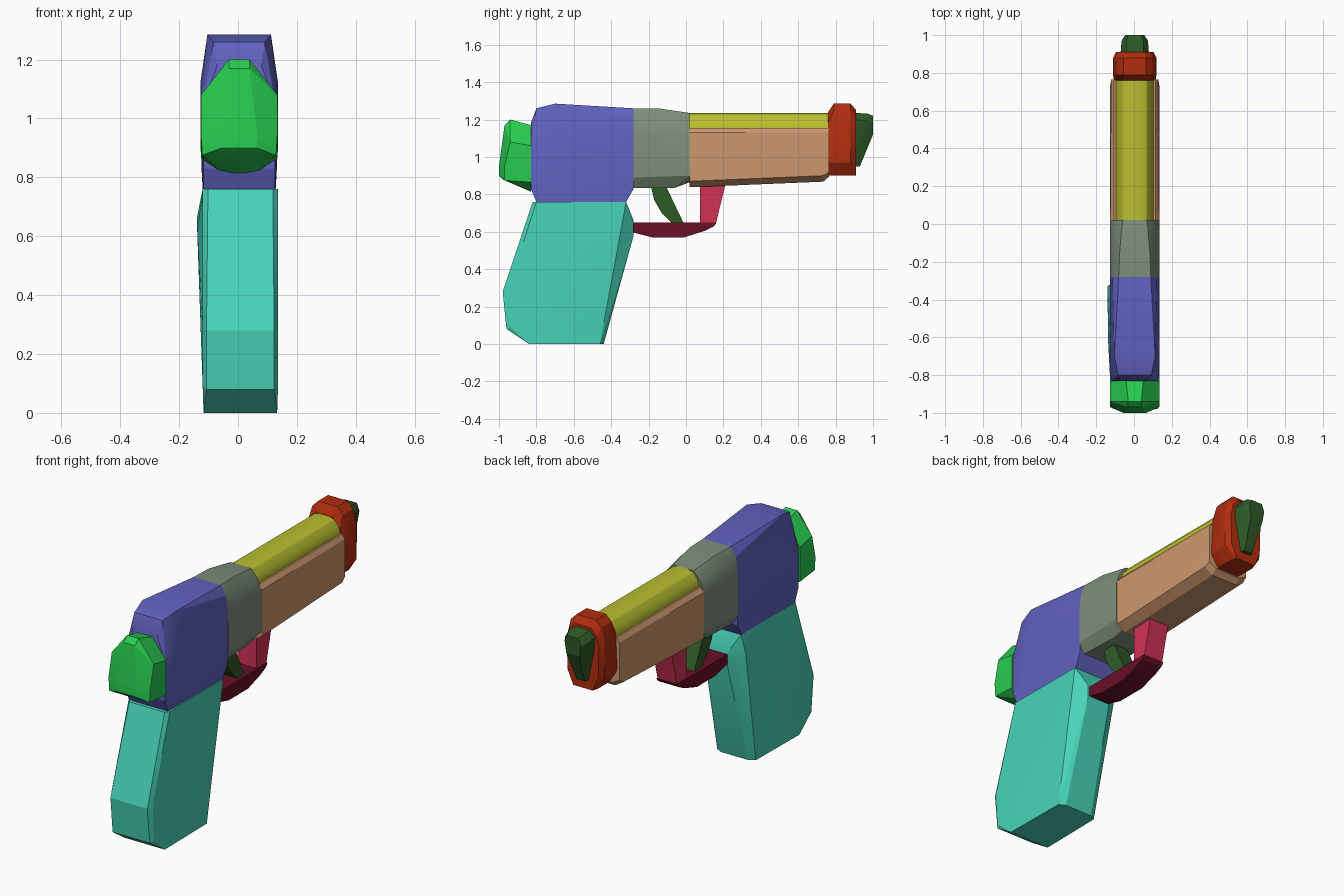
import bpy
import bmesh
import math

default_cube = bpy.data.objects.get("Cube")
if default_cube:
    bpy.data.objects.remove(default_cube, do_unlink=True)


def make_material(name, red, green, blue):
    """Flat material from display values on a 0-255 scale."""
    color = [((c / 255 + 0.055) / 1.055) ** 2.4 for c in (red, green, blue)] + [1.0]
    material = bpy.data.materials.new(name)
    material.use_nodes = True
    material.diffuse_color = color
    material.node_tree.nodes["Principled BSDF"].inputs["Base Color"].default_value = color
    return material


bright_green = make_material("bright green", 40, 205, 80)
violet_blue = make_material("violet blue", 97, 98, 192)
teal = make_material("teal", 72, 212, 184)
sage_grey = make_material("sage grey", 125, 142, 122)
tan = make_material("tan", 204, 151, 109)
mustard = make_material("mustard yellow", 184, 190, 48)
brick_red = make_material("brick red", 178, 45, 15)
forest_green = make_material("forest green", 47, 90, 38)
crimson_pink = make_material("crimson pink", 208, 50, 85)
maroon = make_material("maroon", 106, 15, 40)


def build_hull(name, material, stations, center=0.004, extra=()):
    """Faceted convex part. Stations map y to a section of (half width, z) pairs."""
    bm = bmesh.new()
    points = set(extra)
    for y, section in stations:
        for half_width, z in section:
            for side in (-1, 1):
                points.add((center + side * half_width, y, z))
    for point in sorted(points):
        bm.verts.new(point)
    result = bmesh.ops.convex_hull(bm, input=bm.verts[:])
    unused = {v for v in result["geom_interior"] + result["geom_unused"]
              if isinstance(v, bmesh.types.BMVert)}
    bmesh.ops.delete(bm, geom=list(unused), context="VERTS")
    bmesh.ops.dissolve_limit(bm, angle_limit=math.radians(1),
                             verts=bm.verts[:], edges=bm.edges[:])
    bmesh.ops.recalc_face_normals(bm, faces=bm.faces[:])
    mesh = bpy.data.meshes.new(name)
    bm.to_mesh(mesh)
    bm.free()
    mesh.materials.append(material)
    part = bpy.data.objects.new(name, mesh)
    bpy.context.collection.objects.link(part)
    bpy.ops.object.select_all(action="DESELECT")
    part.select_set(True)
    bpy.context.view_layer.objects.active = part
    bpy.ops.object.shade_smooth_by_angle(angle=math.radians(22))
    return part


def build_plate(name, material, half_width, outline):
    """Side outline of (y, z) points given one thickness."""
    return build_hull(name, material, [(y, [(half_width, z)]) for y, z in outline])


# Grip, with chamfered front and back edges and a slight swell on one side
build_hull("grip", teal, [
    (-.82, [(.11, .76)]), (-.80, [(.128, .76)]),
    (-.98, [(.115, .28)]), (-.95, [(.128, .29)]),
    (-.96, [(.115, .08)]), (-.94, [(.128, .09)]),
    (-.84, [(.125, 0)]), (-.44, [(.085, 0)]),
    (-.48, [(.128, .12)]), (-.46, [(.12, 0)]),
    (-.32, [(.125, .76)]),
    (-.28, [(.07, .66), (.07, .58)]),
], center=.008, extra=[(-.14, -.33, .66), (-.138, -.6, .62)])

# Rear body, tapering toward the back and top
build_hull("rear_body", violet_blue, [
    (-.83, [(.075, 1.18), (.122, 1.05), (.122, .83)]),
    (-.80, [(.088, 1.26), (.128, 1.1), (.122, .76)]),
    (-.70, [(.108, 1.285), (.132, 1.12)]),
    (-.32, [(.124, .76)]),
    (-.28, [(.085, 1.26), (.118, 1.21), (.132, 1.1), (.128, .83)]),
])

# Middle body with rounded shoulders and a chamfered belly
build_hull("middle_body", sage_grey, [
    (-.28, [(.085, 1.26), (.118, 1.21), (.132, 1.1), (.132, .89), (.1, .835)]),
    (-.15, [(.08, 1.26), (.118, 1.2)]),
    (-.06, [(.09, .835)]),
    (.02, [(.065, 1.235), (.105, 1.19), (.131, 1.12), (.131, .9), (.08, .865)]),
])

# Lower barrel housing
build_hull("barrel_housing", tan, [
    (.02, [(.11, 1.155), (.13, 1.13), (.13, .87), (.08, .838)]),
    (.735, [(.13, .9), (.08, .868)]),
    (.765, [(.11, 1.155), (.125, 1.13), (.125, .92), (.08, .895)]),
])

# Rounded slide along the top
arch = [(.1, 1.1), (.1, 1.16), (.088, 1.195), (.062, 1.225), (.03, 1.235)]
build_hull("top_slide", mustard, [(.02, arch), (.765, arch)])

# Muzzle collar
collar = [(.06, 1.285), (.095, 1.25), (.115, 1.17), (.115, .97), (.07, .9)]
build_hull("muzzle_collar", brick_red, [
    (.76, [(.05, 1.24), (.1, 1.18), (.11, .97), (.065, .9)]),
    (.79, collar), (.88, collar),
    (.91, [(.05, 1.25), (.085, 1.21), (.1, 1.15), (.095, .98), (.06, .9)]),
])

# Muzzle tip
build_hull("muzzle_tip", forest_green, [
    (.905, [(.045, 1.235), (.075, 1.2), (.07, 1.12), (.035, .95)]),
    (.97, [(.045, 1.232), (.07, 1.19)]),
    (1.0, [(.035, 1.22), (.05, 1.18), (.04, 1.12)]),
    (.93, [(.025, .95)]),
])

# Rear cap with a narrow crown and curved chin
build_hull("rear_cap", bright_green, [
    (-.83, [(.045, 1.17), (.13, 1.06), (.13, .865), (.07, .825), (.02, .815)]),
    (-.94, [(.035, 1.2), (.13, 1.08)]),
    (-.97, [(.035, 1.17), (.13, .95), (.125, .875)]),
    (-1.0, [(.06, .95), (.06, .9)]),
    (-.98, [(.05, .88)]),
])

# Trigger and its guard
build_plate("trigger", forest_green, .045, [
    (-.19, .85), (-.11, .85), (-.01, .64), (-.07, .64), (-.13, .7), (-.17, .77)])
build_plate("guard_post", crimson_pink, .06, [
    (.075, .87), (.215, .87), (.16, .645), (.075, .645)])
build_plate("guard_base", maroon, .065, [
    (-.28, .65), (.165, .65), (.15, .63), (.1, .605),
    (-.01, .57), (-.18, .57), (-.28, .595)])
